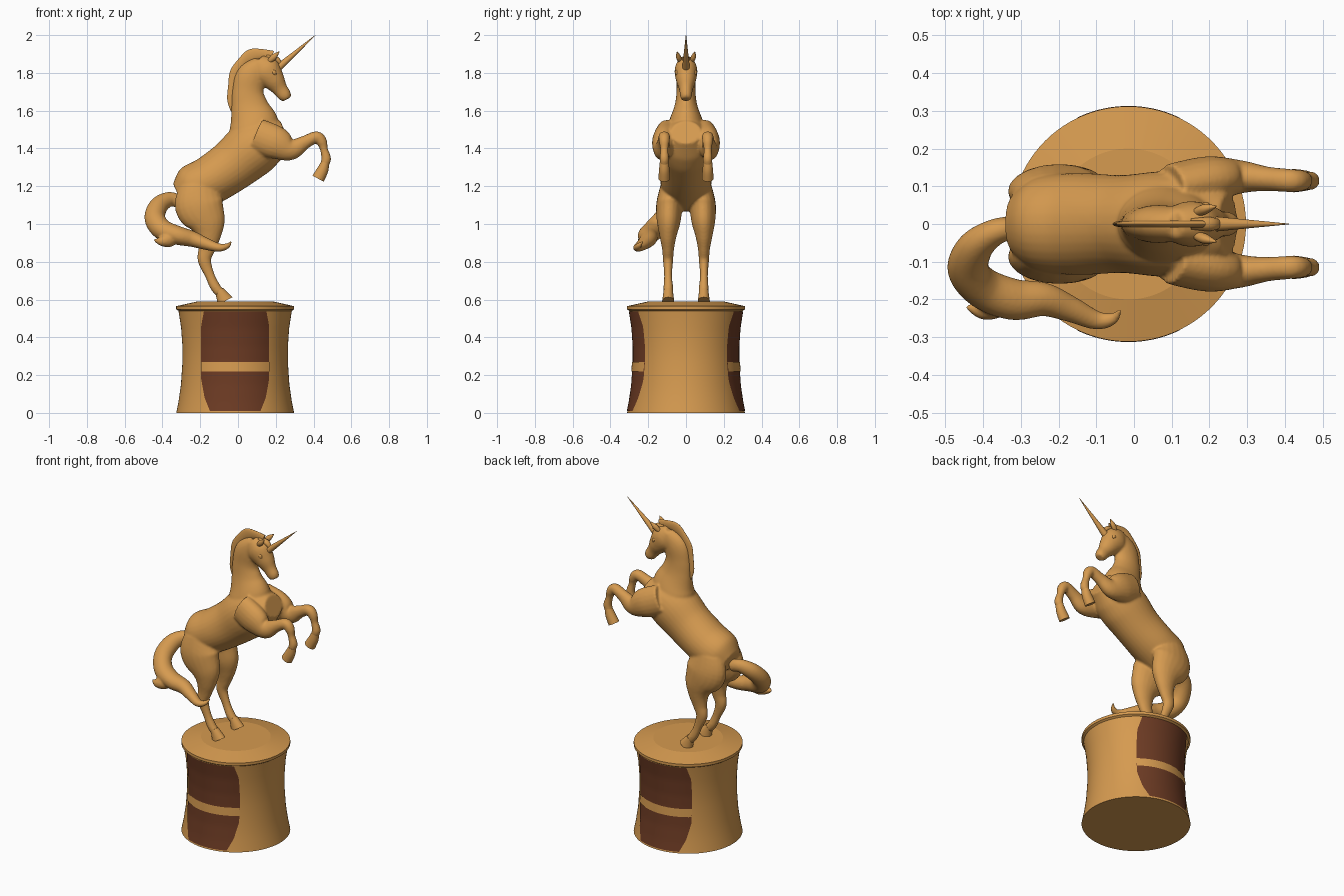
import bpy, bmesh, math
from mathutils import Vector

cube = bpy.data.objects.get("Cube")
if cube:
    bpy.data.objects.remove(cube, do_unlink=True)


def material(name, rgb):
    m = bpy.data.materials.new(name)
    m.use_nodes = True
    m.diffuse_color = (*rgb, 1)
    shader = next(n for n in m.node_tree.nodes if n.type == 'BSDF_PRINCIPLED')
    shader.inputs["Base Color"].default_value = (*rgb, 1)
    return m


gold = material("warm_gold", (.67, .325, .08))
brown = material("dark_brown", (.15, .043, .017))


def finish(bm, name, mat, sharp=40):
    bmesh.ops.recalc_face_normals(bm, faces=bm.faces)
    mesh = bpy.data.meshes.new(name)
    bm.to_mesh(mesh)
    bm.free()
    mesh.materials.append(mat)
    ob = bpy.data.objects.new(name, mesh)
    bpy.context.scene.collection.objects.link(ob)
    bpy.ops.object.select_all(action='DESELECT')
    ob.select_set(True)
    bpy.context.view_layer.objects.active = ob
    bpy.ops.object.shade_smooth_by_angle(angle=math.radians(sharp))
    return ob


def spline(points, steps=6):
    """Smooth path through rows of values."""
    p = [points[0]] + list(points) + [points[-1]]
    rows = []
    for i in range(1, len(p) - 2):
        for k in range(steps):
            t = k / steps
            rows.append([b + .5 * t * (c - a + t * (2*a - 5*b + 4*c - d + t * (3*(b - c) + d - a)))
                         for a, b, c, d in zip(*p[i-1:i+3])])
    return rows + [list(points[-1])]


def tube(bm, points, side=1, sides=20):
    """Loft ellipses along rows of x, y, z, in-plane radius, sideways radius."""
    rows = spline(points)
    path = [Vector((r[0], r[1] * side, r[2])) for r in rows]
    rings = []
    for i, r in enumerate(rows):
        tangent = (path[min(i + 1, len(path) - 1)] - path[max(i - 1, 0)]).normalized()
        across = Vector((0, 1, 0))
        across = (across - tangent * across.dot(tangent)).normalized()
        up = tangent.cross(across)
        ring = []
        for k in range(sides):
            a = math.tau * k / sides
            ring.append(bm.verts.new(path[i] + up * math.cos(a) * r[3] + across * math.sin(a) * r[4]))
        rings.append(ring)
    for lo, hi in zip(rings, rings[1:]):
        for k in range(sides):
            j = (k + 1) % sides
            bm.faces.new((lo[k], lo[j], hi[j], hi[k]))
    bm.faces.new(rings[0])
    bm.faces.new(rings[-1])


def tubes(name, paths, mirrored=False, sharp=40):
    bm = bmesh.new()
    for path in paths:
        for side in ((1, -1) if mirrored else (1,)):
            tube(bm, path, side)
    return finish(bm, name, gold, sharp)


def blend(ob, voxel, rounds):
    """Fuse overlapping lofts into one sculpted skin."""
    re = ob.modifiers.new("fuse", 'REMESH')
    re.mode = 'VOXEL'
    re.voxel_size = voxel
    re.use_smooth_shade = True
    sm = ob.modifiers.new("soften", 'SMOOTH')
    sm.factor = .5
    sm.iterations = rounds


# Pedestal
CX = -.015
profile = [(.312, 0), (.3, .06), (.287, .15), (.279, .27), (.279, .35), (.286, .45),
           (.3, .54), (.312, .548), (.312, .565), (.2, .59)]
bm = bmesh.new()
SEG = 96
rings = [[bm.verts.new((CX + r * math.cos(math.tau * k / SEG), r * math.sin(math.tau * k / SEG), z))
          for k in range(SEG)] for r, z in profile]
for lo, hi in zip(rings, rings[1:]):
    for k in range(SEG):
        j = (k + 1) % SEG
        bm.faces.new((lo[k], lo[j], hi[j], hi[k]))
bm.faces.new(rings[0])
bm.faces.new(rings[-1])
finish(bm, "pedestal", gold, 12)


def at(table, z):
    """Linear lookup of a (value, height) table."""
    for (a, z0), (b, z1) in zip(table, table[1:]):
        if z <= z1:
            return a + (b - a) * (z - z0) / (z1 - z0)
    return table[-1][0]


def plate(name, mat, widths, bottom, top, lift, face):
    """Thin curved plate lying on the pedestal wall."""
    bm = bmesh.new()
    rows, cols = 28, 24
    grid = []
    for i in range(rows + 1):
        z = bottom + (top - bottom) * i / rows
        r, w = at(profile, z) + lift, at(widths, z)
        line = []
        for k in range(cols + 1):
            x = w * (2 * k / cols - 1)
            line.append(bm.verts.new((CX + x, face * math.sqrt(r * r - x * x), z)))
        grid.append(line)
    for lo, hi in zip(grid, grid[1:]):
        for k in range(cols):
            bm.faces.new((lo[k], lo[k+1], hi[k+1], hi[k]))
    bm.normal_update()
    if bm.faces[:][0].normal.y * face < 0:
        bmesh.ops.reverse_faces(bm, faces=bm.faces)
    finish(bm, name, mat)


panel_shape = [(.13, 0), (.162, .08), (.18, .18), (.18, .46), (.165, .54)]
band_shape = [(.182, 0), (.182, 1)]
for word, face in (("front", -1), ("back", 1)):
    plate(word + "_panel", brown, panel_shape, .01, .538, .003, face)
    plate(word + "_band", gold, band_shape, .22, .27, .007, face)

# Horse body: trunk, neck, head and legs fused together
trunk = [(-.315, 0, 1.15, .07, .08), (-.25, 0, 1.18, .125, .125), (-.15, 0, 1.23, .13, .135),
         (-.03, 0, 1.31, .138, .13), (.08, 0, 1.4, .15, .14), (.17, 0, 1.45, .125, .13),
         (.25, 0, 1.485, .065, .08)]
neck = [(.09, 0, 1.44, .13, .12), (.085, 0, 1.53, .13, .095), (.062, 0, 1.62, .1, .062),
        (.052, 0, 1.7, .083, .05), (.07, 0, 1.78, .08, .05), (.13, 0, 1.84, .055, .045)]
head = [(.1, 0, 1.86, .045, .04), (.145, 0, 1.815, .078, .06), (.19, 0, 1.76, .06, .052),
        (.222, 0, 1.715, .041, .036), (.247, 0, 1.68, .036, .032), (.258, 0, 1.66, .024, .024)]
foreleg = [(.1, .1, 1.47, .09, .06), (.2, .118, 1.43, .088, .062), (.28, .125, 1.395, .058, .045),
           (.35, .12, 1.43, .037, .033), (.415, .115, 1.46, .031, .031), (.443, .115, 1.435, .029, .028),
           (.455, .115, 1.395, .021, .021), (.467, .115, 1.345, .026, .025), (.455, .115, 1.31, .022, .023)]
hindleg = [(-.21, .075, 1.2, .1, .06), (-.205, .088, 1.1, .13, .07), (-.165, .092, 1.01, .1, .062),
           (-.155, .095, .94, .067, .046), (-.165, .095, .87, .045, .032), (-.178, .095, .81, .036, .027),
           (-.15, .095, .73, .026, .021), (-.122, .094, .67, .027, .025), (-.095, .094, .635, .026, .025)]
bm = bmesh.new()
for part in (trunk, neck, head):
    tube(bm, part, sides=32)
for part in (foreleg, hindleg):
    for side in (1, -1):
        tube(bm, part, side)
blend(finish(bm, "horse_body", gold), .007, 5)

# Hooves
tubes("front_hooves", [[(.462, .115, 1.325, .022, .024), (.448, .115, 1.285, .03, .028),
                        (.424, .115, 1.24, .034, .031)]], True)
tubes("hind_hooves", [[(-.1, .094, .65, .024, .024), (-.083, .094, .62, .034, .028),
                       (-.068, .094, .592, .044, .032)]], True)

# Ears, eyes and horn
tubes("ears", [[(.165, .03, 1.86, .012, .012), (.19, .04, 1.885, .016, .013),
                (.218, .047, 1.912, .002, .002)]], True)
tubes("eyes", [[(.18, .047, 1.815, .004, .006), (.19, .049, 1.803, .012, .009),
                (.2, .047, 1.79, .004, .006)]], True)
tubes("horn", [[(.205, 0, 1.82, .021, .021), (.41, 0, 2, .001, .001)]])

# Mane: a thin crest down the neck with scalloped locks
crest = [(-.012, 1.6), (-.024, 1.66), (-.026, 1.73), (-.01, 1.8), (.025, 1.86),
         (.07, 1.893), (.125, 1.9), (.18, 1.885)]
tubes("mane", [[(x, 0, z, .026 + .007 * (i % 2), .009) for i, (x, z) in enumerate(crest)]])
tubes("forelock", [[(.15, 0, 1.88, .018, .015), (.205, 0, 1.87, .016, .018), (.235, 0, 1.83, .004, .006)]])

# Tail: sweeping main lock with a smaller curl
tail = [(-.31, -.01, 1.12, .035, .03), (-.365, -.02, 1.13, .04, .035), (-.42, -.06, 1.095, .05, .045),
        (-.44, -.12, 1.03, .055, .05), (-.4, -.17, .97, .055, .055), (-.32, -.2, .94, .05, .055),
        (-.24, -.2, .92, .042, .045), (-.17, -.225, .895, .032, .035), (-.1, -.255, .875, .022, .025),
        (-.055, -.25, .885, .014, .016), (-.035, -.225, .91, .003, .003)]
curl = [(-.4, -.15, 1, .03, .03), (-.36, -.2, .93, .045, .04), (-.4, -.225, .91, .03, .03),
        (-.445, -.22, .915, .004, .004)]
blend(tubes("tail", [tail, curl]), .006, 4)
